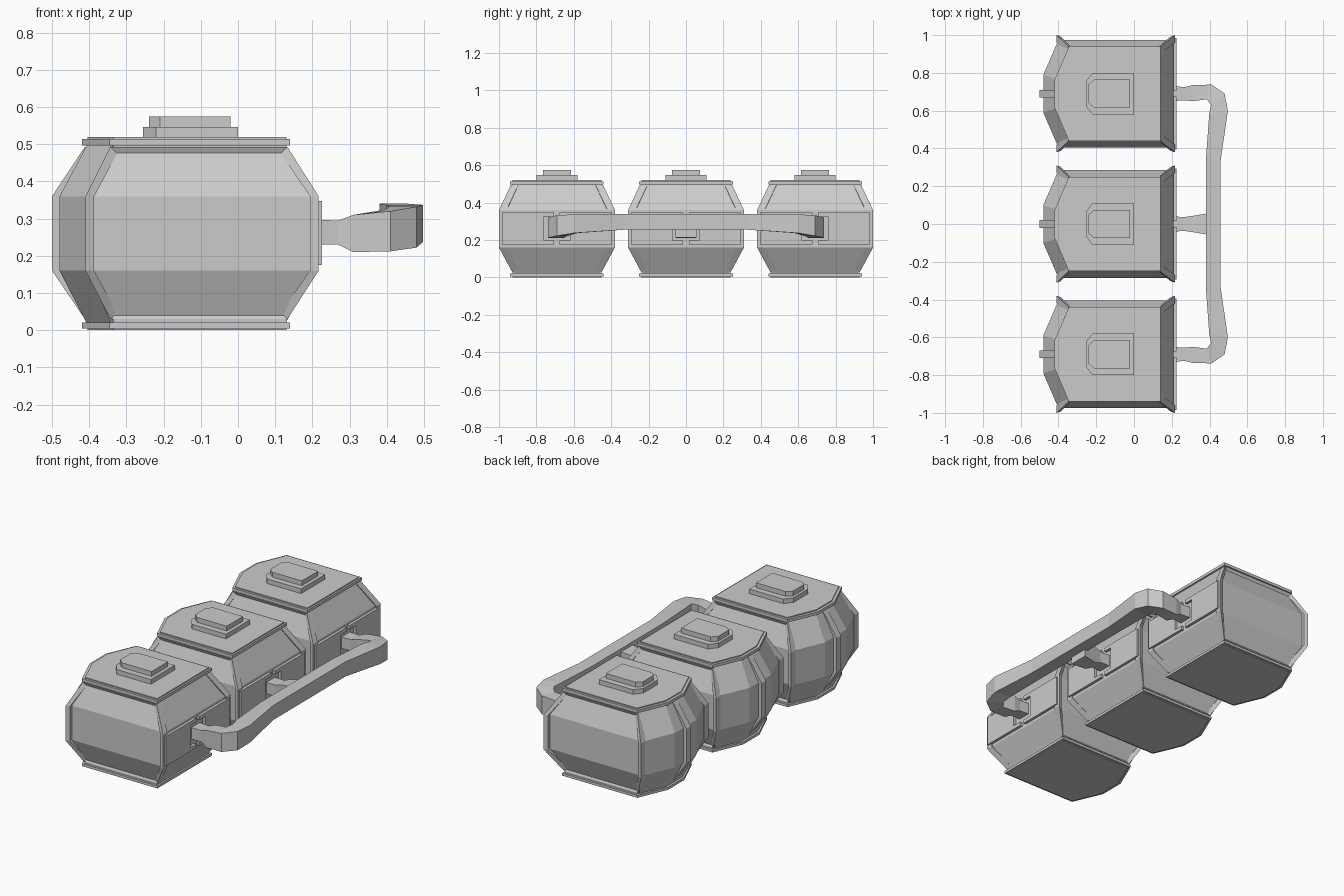
import bpy, bmesh

if "Cube" in bpy.data.objects:
    bpy.data.objects.remove(bpy.data.objects["Cube"])


def loft(name, sections, closed=False, dy=0.0):
    """Skin a list of equal-length point rings into a solid."""
    bm = bmesh.new()
    rings = [[bm.verts.new((x, y + dy, z)) for x, y, z in s] for s in sections]
    n = len(rings[0])
    pairs = list(zip(rings, rings[1:]))
    if closed:
        pairs.append((rings[-1], rings[0]))
    else:
        bm.faces.new(rings[0])
        bm.faces.new(rings[-1])
    for a, b in pairs:
        for i in range(n):
            j = (i + 1) % n
            bm.faces.new((a[i], a[j], b[j], b[i]))
    bmesh.ops.recalc_face_normals(bm, faces=bm.faces)
    mesh = bpy.data.meshes.new(name)
    bm.to_mesh(mesh)
    bm.free()
    obj = bpy.data.objects.new(name, mesh)
    bpy.context.collection.objects.link(obj)
    return obj


def plan(nose, nose_y, shoulder, half, back, z):
    """Six-sided outline with a chamfered nose toward -x."""
    return [(nose, -nose_y, z), (shoulder, -half, z), (back, -half, z),
            (back, half, z), (shoulder, half, z), (nose, nose_y, z)]


def prism(name, outline, z0, z1, dy):
    return loft(name, [plan(*outline, z0), plan(*outline, z1)], dy=dy)


def box(name, x0, x1, y0, y1, z0, z1, dy):
    return loft(name, [[(x0, y0, z), (x1, y0, z), (x1, y1, z), (x0, y1, z)]
                       for z in (z0, z1)], dy=dy)


def pod(dy):
    # faceted body, widest through the middle
    loft("pod_body", [
        plan(-0.405, 0.075, -0.34, 0.225, 0.125, 0.015),
        plan(-0.48, 0.10, -0.40, 0.285, 0.21, 0.16),
        plan(-0.48, 0.10, -0.40, 0.285, 0.21, 0.36),
        plan(-0.405, 0.075, -0.34, 0.23, 0.125, 0.50)], dy=dy)

    # stepped base and lid
    wide = (-0.42, 0.075, -0.345, 0.25, 0.14)
    slim = (-0.405, 0.07, -0.335, 0.238, 0.13)
    prism("base_plate", wide, 0.005, 0.02, dy)
    prism("base_foot", slim, 0.0, 0.03, dy)
    prism("lid_rim", wide, 0.497, 0.514, dy)
    prism("lid_top", slim, 0.49, 0.52, dy)
    prism("lid_step", (-0.255, 0.065, -0.22, 0.11, 0.0), 0.515, 0.547, dy)
    prism("lid_cap", (-0.24, 0.05, -0.21, 0.075, -0.02), 0.54, 0.575, dy)

    # raised frame around each side panel
    outer = [(-0.41, 0.36, 0.31), (-0.343, 0.493, 0.247), (0.133, 0.493, 0.247),
             (0.217, 0.36, 0.31), (0.217, 0.16, 0.31), (0.133, 0.03, 0.24),
             (-0.343, 0.03, 0.24), (-0.41, 0.16, 0.31)]
    cx, cz = -0.1, 0.26
    for s in (-1, 1):
        rings = []
        for x, z, y in outer:
            ix, iz = cx + (x - cx) * 0.925, cz + (z - cz) * 0.925
            # keep waist corners level so the band stays even
            if abs(z - cz) < 0.15:
                iz = z
            rings.append([(x, s * y, z), (ix, s * (y - 0.008), iz),
                          (ix, s * (y - 0.04), iz), (x, s * (y - 0.04), z)])
        loft("side_frame", rings, True, dy)

    # centre rib down the nose
    loft("nose_rib", [[(x, -0.02, z), (x, 0.02, z), (x + 0.04, 0.02, z), (x + 0.04, -0.02, z)]
                      for x, z in ((-0.412, 0.03), (-0.5, 0.16), (-0.5, 0.36), (-0.412, 0.493))],
         dy=dy)

    # split mounting plates around the grip socket
    for s in (-1, 1):
        box("mount_plate", 0.2, 0.226, s * 0.07, s * 0.295, 0.175, 0.347, dy)
        box("mount_tab_low", 0.2, 0.226, s * 0.015, s * 0.07, 0.175, 0.197, dy)
        box("mount_tab_high", 0.2, 0.226, s * 0.015, s * 0.07, 0.325, 0.347, dy)


for y in (-0.69, 0.0, 0.69):
    pod(y)

# joining bar: inner xy, outer xy, bottom z, top z along one half
half = [(0.20, 0.65, 0.20, 0.73, 0.23, 0.297),
        (0.27, 0.655, 0.27, 0.725, 0.23, 0.295),
        (0.31, 0.65, 0.31, 0.735, 0.21, 0.31),
        (0.385, 0.66, 0.41, 0.738, 0.212, 0.32),
        (0.408, 0.63, 0.48, 0.69, 0.222, 0.332),
        (0.398, 0.58, 0.497, 0.60, 0.237, 0.337),
        (0.38, 0.33, 0.458, 0.33, 0.255, 0.34)]
full = [(*p, 1) for p in half] + [(*p, -1) for p in reversed(half)]
loft("joining_bar", [[(a, s * b, z0), (c, s * d, z0), (c, s * d, z1), (a, s * b, z1)]
                     for a, b, c, d, z0, z1, s in full])

# middle arm
loft("middle_arm", [[(x, -w, z0), (x, w, z0), (x, w, z1), (x, -w, z1)]
                    for x, w, z0, z1 in ((0.20, 0.04, 0.23, 0.297), (0.27, 0.037, 0.23, 0.295),
                                         (0.31, 0.043, 0.21, 0.31), (0.40, 0.058, 0.213, 0.325))])
